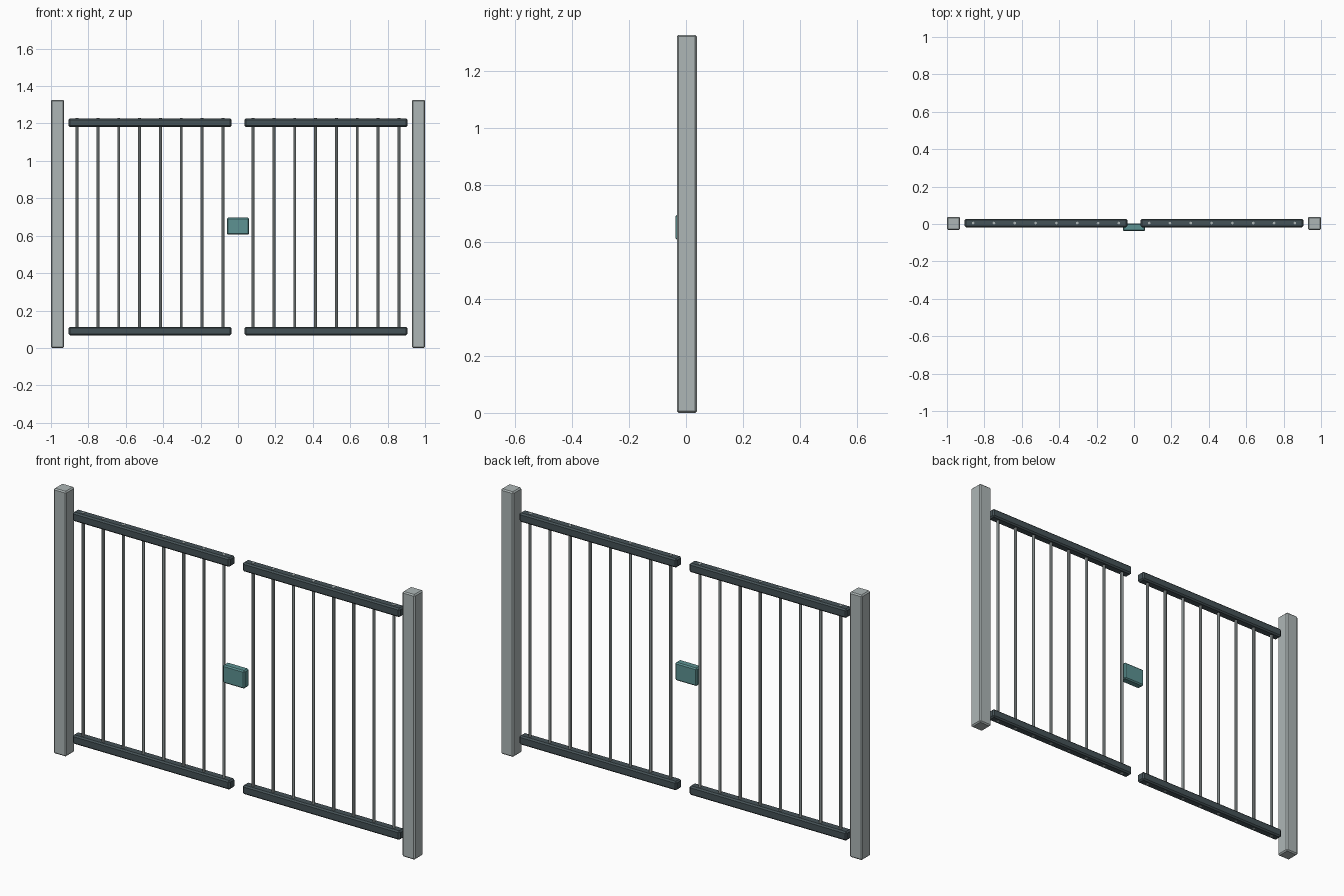
import bpy

default = bpy.data.objects.get("Cube")
if default:
    bpy.data.objects.remove(default, do_unlink=True)


def material(name, color):
    mat = bpy.data.materials.new(name)
    mat.use_nodes = True
    mat.diffuse_color = (*color, 1)
    mat.node_tree.nodes["Principled BSDF"].inputs["Base Color"].default_value = (*color, 1)
    return mat


POST_GREY = material("pale grey", (0.42, 0.47, 0.47))
RAIL_GREY = material("dark slate", (0.06, 0.085, 0.095))
BAR_GREY = material("steel grey", (0.42, 0.47, 0.47))
TEAL = material("teal", (0.11, 0.29, 0.29))
Y = 0.003  # centre line of the gate


def finish(obj, name, mat):
    obj.name = name
    obj.data.materials.append(mat)
    return obj


def box(name, center, size, bevel, mat):
    bpy.ops.mesh.primitive_cube_add(size=1, location=center)
    obj = finish(bpy.context.object, name, mat)
    obj.scale = size
    bpy.ops.object.transform_apply(location=False, rotation=False, scale=True)
    mod = obj.modifiers.new("Edge", "BEVEL")
    mod.width = bevel
    mod.segments = 1
    return obj


for side, sx in (("left", 1), ("right", -1)):
    # Gate post
    box(side + "_post", (sx * 0.965, Y, 0.663), (0.07, 0.07, 1.326), 0.006, POST_GREY)
    # Horizontal rails of this leaf
    for level, z in (("bottom", 0.09), ("top", 1.204)):
        box(f"{side}_{level}_rail", (sx * 0.4705, Y + 0.002, z),
            (0.871, 0.045, 0.045), 0.007, RAIL_GREY)
    # Upright bars, their tips just showing above the top rail
    for i in range(8):
        bpy.ops.mesh.primitive_cylinder_add(
            vertices=8, radius=0.0075, depth=1.161,
            location=(sx * (0.081 + i * 0.1113), Y + 0.002, 0.6475))
        finish(bpy.context.object, f"{side}_bar_{i + 1}", BAR_GREY)

# Latch plate across the gap
box("latch", (0, -0.017, 0.651), (0.12, 0.04, 0.09), 0.006, TEAL)
